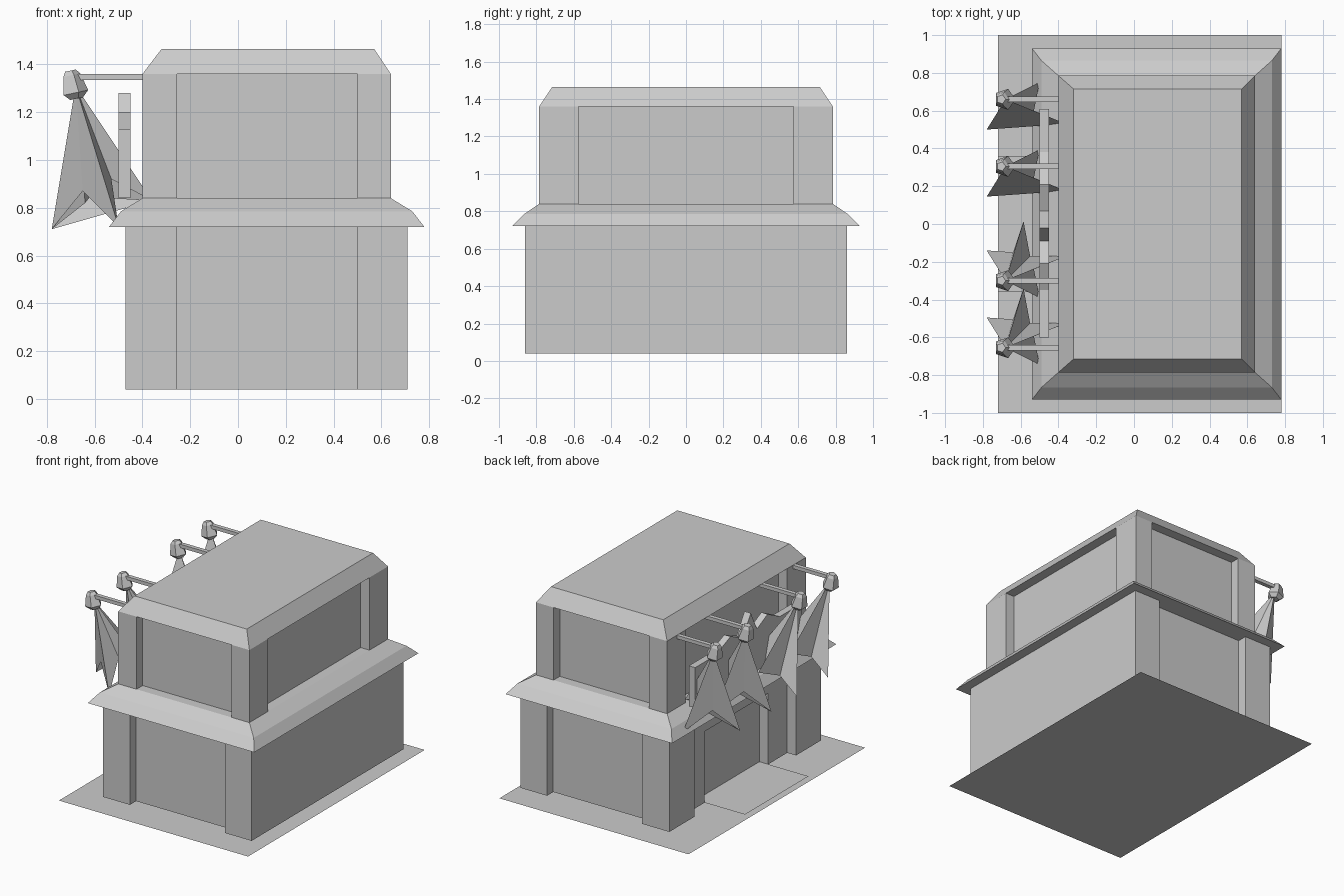
import bpy, bmesh, math
from mathutils import Vector, Matrix

if "Cube" in bpy.data.objects:
    bpy.data.objects.remove(bpy.data.objects["Cube"], do_unlink=True)

stone = bpy.data.materials.new("plain_grey")
stone.use_nodes = True
GREY = (0.6, 0.6, 0.6, 1)
stone.diffuse_color = GREY
stone.node_tree.nodes["Principled BSDF"].inputs["Base Color"].default_value = GREY


def finish(name, bm, fix_normals=True):
    if fix_normals:
        bmesh.ops.recalc_face_normals(bm, faces=bm.faces)
    mesh = bpy.data.meshes.new(name)
    bm.to_mesh(mesh)
    bm.free()
    mesh.materials.append(stone)
    ob = bpy.data.objects.new(name, mesh)
    bpy.context.collection.objects.link(ob)
    return ob


def loft(name, rings):
    """Skin a stack of closed rings and cap both ends."""
    bm = bmesh.new()
    loops = [[bm.verts.new(p) for p in ring] for ring in rings]
    n = len(loops[0])
    for a, b in zip(loops, loops[1:]):
        for i in range(n):
            j = (i + 1) % n
            bm.faces.new((a[i], a[j], b[j], b[i]))
    bm.faces.new(loops[0])
    bm.faces.new(loops[-1])
    return finish(name, bm)


def rect(x0, x1, y0, y1, z):
    return [(x0, y0, z), (x1, y0, z), (x1, y1, z), (x0, y1, z)]


def box(name, x0, x1, y0, y1, z0, z1):
    return loft(name, [rect(x0, x1, y0, y1, z0), rect(x0, x1, y0, y1, z1)])


def sheet(name, x0, x1, y0, y1, z):
    bm = bmesh.new()
    bm.faces.new([bm.verts.new(p) for p in rect(x0, x1, y0, y1, z)])
    return finish(name, bm, False)


# Ground and entrance slab
sheet("ground_plate", -0.72, 0.78, -1, 1, 0)
sheet("entrance_floor", -0.72, -0.33, -0.36, 0.36, 0.04)

# Lower storey: core, corner pillars and the recessed entrance
box("lower_core", -0.33, 0.71, -0.79, 0.79, 0.04, 0.72)
box("entrance_lintel", -0.40, -0.33, -0.36, 0.36, 0.55, 0.72)
for side, s in (("back", 1), ("front", -1)):
    def span(a, b):
        return sorted((s * a, s * b))
    box(side + "_entrance_wall", -0.40, -0.33, *span(0.36, 0.60), 0.04, 0.72)
    box(side + "_lower_pillar_right", -0.47, -0.255, *span(0.575, 0.86), 0.04, 0.72)
    box(side + "_lower_pillar_left", 0.50, 0.71, *span(0.78, 0.86), 0.04, 0.72)
    # Upper storey pillars
    box(side + "_upper_pillar_right", -0.40, -0.255, *span(0.575, 0.785), 0.84, 1.36)
    box(side + "_upper_pillar_left", 0.50, 0.64, *span(0.575, 0.785), 0.84, 1.36)

# Cornice between the storeys, upper core, bevelled roof
loft("cornice", [rect(-0.54, 0.78, -0.93, 0.93, 0.72),
                 rect(-0.49, 0.73, -0.865, 0.865, 0.785),
                 rect(-0.40, 0.64, -0.785, 0.785, 0.84)])
box("upper_core", -0.33, 0.57, -0.715, 0.715, 0.84, 1.36)
loft("roof", [rect(-0.40, 0.64, -0.785, 0.785, 1.36),
              rect(-0.32, 0.57, -0.715, 0.715, 1.465)])

# Crested parapet above the entrance
crest = [(-0.60, 0.84), (0.61, 0.84), (0.61, 1.13), (0.38, 1.13), (0.21, 1.2),
         (0.07, 1.14), (-0.02, 1.28), (-0.09, 1.14), (-0.21, 1.2),
         (-0.35, 1.13), (-0.60, 1.13)]
loft("parapet", [[(x, y, z) for y, z in crest] for x in (-0.50, -0.45)])


# Lamps with hanging cloths
def lamp_head(name, y):
    tilt = Matrix.Rotation(math.radians(-12), 3, "Y")
    centre = Vector((-0.69, y, 1.31))
    rings = []
    for h, r in ((-0.055, 0.03), (-0.03, 0.058), (0.045, 0.04), (0.065, 0.025)):
        rings.append([centre + tilt @ Vector((r * math.cos(a), r * math.sin(a), h))
                      for a in (math.tau * i / 5 for i in range(5))])
    loft(name, rings)


def cloth(name, y, s):
    # Hem points as x, offset along y, z, ordered around the lamp
    hem = [(-0.78, -0.16, 0.71)]
    if s < 0:
        hem += [(-0.64, -0.15, 0.82), (-0.585, -0.315, 0.89), (-0.55, -0.13, 0.84)]
    hem += [(-0.36, -0.13, 0.83), (-0.53, -0.06, 0.92),
            (-0.50, 0.09, 0.72), (-0.65, -0.03, 0.87)]
    bm = bmesh.new()
    top = bm.verts.new((-0.68, y, 1.31))
    vs = [bm.verts.new((x, y + s * d, z)) for x, d, z in hem]
    for a, b in zip(vs, vs[1:] + vs[:1]):
        bm.faces.new((top, a, b))
    ob = finish(name, bm)
    # Keep the outside of the cloth facing outward and up
    mesh = ob.data
    if sum(p.normal.z * p.area for p in mesh.polygons) < 0:
        mesh.flip_normals()


for i, y in enumerate((0.66, 0.305, -0.30, -0.655), 1):
    box(f"lamp_pole_{i}", -0.70, -0.33, y - 0.015, y + 0.015, 1.335, 1.36)
    lamp_head(f"lamp_head_{i}", y)
    cloth(f"hanging_cloth_{i}", y, 1 if y > 0 else -1)
